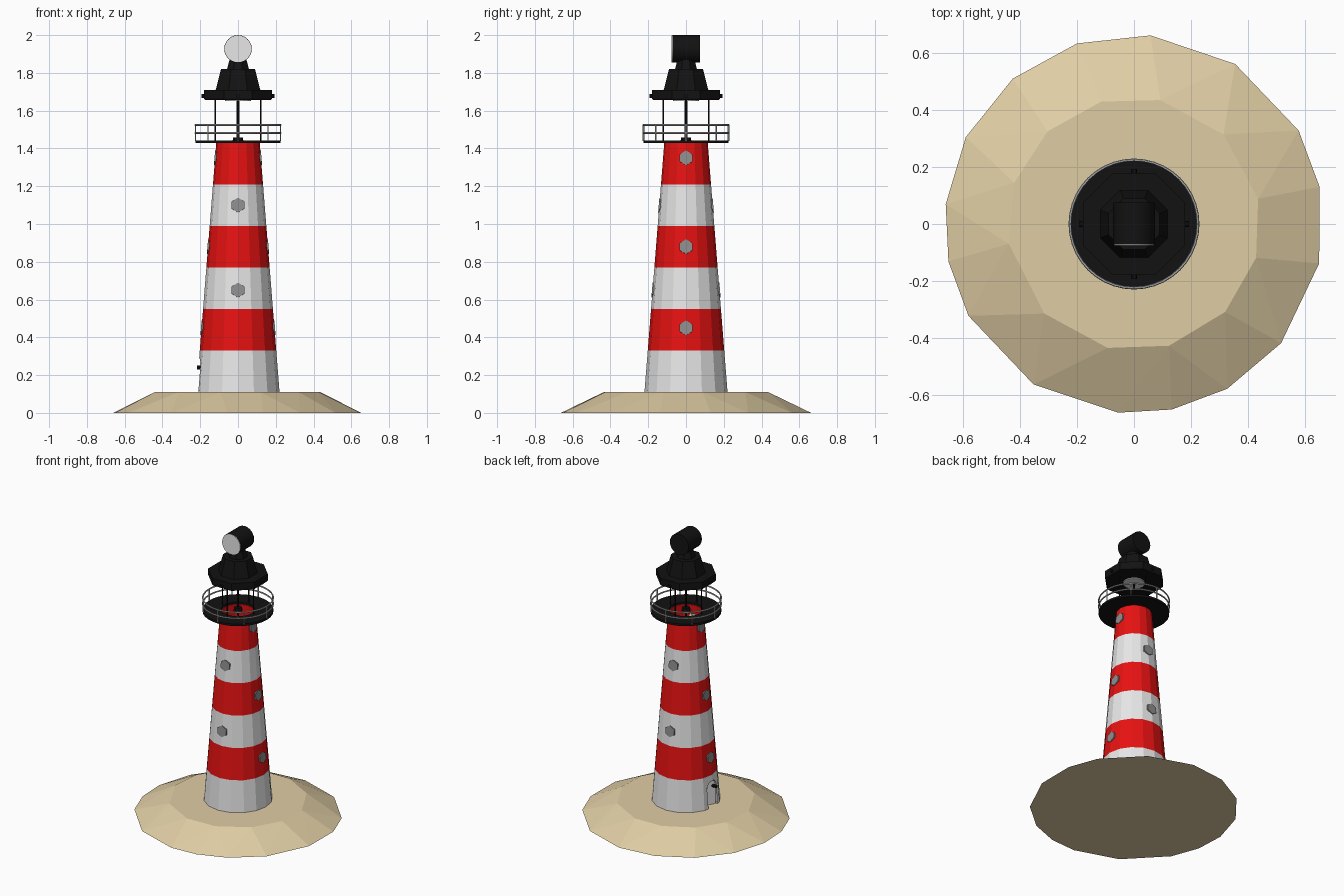
import bpy
import bmesh
from math import sin, cos, pi, radians, atan2
from mathutils import Matrix, Vector

cube = bpy.data.objects.get("Cube")
if cube:
    bpy.data.objects.remove(cube, do_unlink=True)


def material(name, r, g, b):
    m = bpy.data.materials.new(name)
    m.use_nodes = True
    m.diffuse_color = (r, g, b, 1)
    m.node_tree.nodes["Principled BSDF"].inputs["Base Color"].default_value = (r, g, b, 1)
    return m


WHITE = material("white paint", 0.8, 0.8, 0.8)
RED = material("red paint", 0.8, 0.006, 0.006)
BLACK = material("black metal", 0.006, 0.006, 0.006)
GLASS = material("window grey", 0.27, 0.27, 0.27)
RAIL = material("rail grey", 0.5, 0.5, 0.5)
SAND = material("sand", 0.74, 0.61, 0.37)
WOOD = material("pale wood", 0.75, 0.55, 0.36)


def finish(name, bm, *mats, smooth=False):
    bmesh.ops.recalc_face_normals(bm, faces=bm.faces)
    mesh = bpy.data.meshes.new(name)
    bm.to_mesh(mesh)
    bm.free()
    for m in mats:
        mesh.materials.append(m)
    ob = bpy.data.objects.new(name, mesh)
    bpy.context.scene.collection.objects.link(ob)
    if smooth:
        bpy.ops.object.select_all(action='DESELECT')
        ob.select_set(True)
        bpy.context.view_layer.objects.active = ob
        bpy.ops.object.shade_smooth_by_angle(angle=radians(35))
    return ob


def lathe(name, profile, sides, mat, turn=0.0, ring=False, smooth=False):
    """Spin (radius, height) points round z; ring closes the profile, otherwise ends are capped."""
    bm = bmesh.new()
    loops = [[bm.verts.new((r * cos(turn + 2 * pi * i / sides), r * sin(turn + 2 * pi * i / sides), z))
              for i in range(sides)] for r, z in profile]
    pairs = list(zip(loops, loops[1:] + loops[:1])) if ring else list(zip(loops, loops[1:]))
    for a, b in pairs:
        for i in range(sides):
            j = (i + 1) % sides
            bm.faces.new((a[i], a[j], b[j], b[i]))
    if not ring:
        bm.faces.new(loops[0])
        bm.faces.new(loops[-1])
    return finish(name, bm, mat, smooth=smooth)


def rod(name, start, end, radius, mat, sides=8, smooth=True):
    a, b = Vector(start), Vector(end)
    turn = (b - a).to_track_quat('Z', 'Y').to_matrix().to_4x4()
    bm = bmesh.new()
    bmesh.ops.create_cone(bm, cap_ends=True, segments=sides, radius1=radius, radius2=radius,
                          depth=(b - a).length, matrix=Matrix.Translation((a + b) / 2) @ turn)
    return finish(name, bm, mat, smooth=smooth)


def arch(name, half, base, spring, x0, x1, mat):
    """Round-topped slab in the yz plane between x0 and x1."""
    pts = [(half, base)] + [(half * cos(pi * i / 10), spring + half * sin(pi * i / 10))
                            for i in range(11)] + [(-half, base)]
    bm = bmesh.new()
    a, b = [[bm.verts.new((x, y, z)) for y, z in pts] for x in (x0, x1)]
    bm.faces.new(a)
    bm.faces.new(b)
    for i in range(len(pts)):
        j = (i + 1) % len(pts)
        bm.faces.new((a[i], a[j], b[j], b[i]))
    return finish(name, bm, mat)


# Sand mound: flat-topped, uneven rim
TOP = (105, 78, 45, 11.5, -15.5, -44, -74, -102, -135, -171, 161, 133)
RIM = (85, 57.7, 29.6, 11.3, -12, -39, -60.5, -78.5, -94.8, -122, -151, -168.6, 174, 152.7, 129.8, 107.5)
bm = bmesh.new()
for angles, r, z in ((TOP, 0.445, 0.11), (RIM, 0.665, 0)):
    for a in angles:
        bm.verts.new((r * cos(radians(a)), r * sin(radians(a)), z))
bmesh.ops.convex_hull(bm, input=bm.verts)
bmesh.ops.dissolve_limit(bm, angle_limit=0.01, verts=bm.verts, edges=bm.edges)
finish("sand_mound", bm, SAND)

# Tower: hollow tapered wall in six bands
BASE, DECK, BANDS, SIDES = 0.11, 1.43, 6, 16


def tower_radius(z):
    return 0.22 - 0.105 * (z - BASE) / (DECK - BASE)


bm = bmesh.new()
rings = []
for k in range(BANDS + 1):
    z = BASE + (DECK - BASE) * k / BANDS
    rings.append([bm.verts.new((tower_radius(z) * cos(2 * pi * i / SIDES),
                                tower_radius(z) * sin(2 * pi * i / SIDES), z)) for i in range(SIDES)])
for k in range(BANDS):
    for i in range(SIDES):
        j = (i + 1) % SIDES
        f = bm.faces.new((rings[k][i], rings[k][j], rings[k + 1][j], rings[k + 1][i]))
        f.material_index = k % 2
tower = finish("tower", bm, WHITE, RED)
solid = tower.modifiers.new("wall", 'SOLIDIFY')
solid.thickness = 0.012
solid.offset = -1

# Doorway cut through the wall, then baked
cutter = arch("doorway_cutter", 0.05, 0.05, 0.24, -0.3, -0.12, WHITE)
cutter.hide_render = True
cut = tower.modifiers.new("doorway", 'BOOLEAN')
cut.operation = 'DIFFERENCE'
cut.solver = 'EXACT'
cut.object = cutter
bpy.context.view_layer.update()
baked = bpy.data.meshes.new_from_object(tower.evaluated_get(bpy.context.evaluated_depsgraph_get()))
tower.modifiers.clear()
tower.data = baked
bpy.data.objects.remove(cutter, do_unlink=True)

# Door ajar, hinged on one jamb, with a handle
door = arch("door", 0.048, BASE, 0.238, -0.006, 0.006, WHITE)
door.data.transform(Matrix.Translation((0, 0.05, 0)))
door.data.transform(Matrix.Translation((-0.195, -0.05, 0)) @ Matrix.Rotation(radians(-30), 4, 'Z'))
rod("door_handle", (-0.218, -0.03, 0.24), (-0.18, -0.03, 0.24), 0.011, BLACK)

# Round windows on alternating sides
lean = atan2(0.105, DECK - BASE)
for side, heights in ((-90, (0.65, 1.1)), (90, (0.65, 1.1)), (0, (0.45, 0.88, 1.35)), (180, (0.45, 0.88, 1.35))):
    a = radians(side)
    out = Vector((cos(a) * cos(lean), sin(a) * cos(lean), sin(lean)))
    for z in heights:
        r = tower_radius(z)
        p = Vector((r * cos(a), r * sin(a), z))
        rod("window", p - out * 0.012, p + out * 0.003, 0.039, GLASS, sides=6, smooth=False)

# Spiral stair inside round a central pole
rod("central_pole", (0, 0, BASE), (0, 0, 1.68), 0.007, BLACK)
lathe("pole_collar", ((0.03, 1.435), (0.025, 1.458)), 8, BLACK)
STEPS = 40
for k in range(STEPS):
    z = 1.40 - k * 0.032
    r = tower_radius(z) - 0.016
    a = radians(-60 - 24 * k)
    bm = bmesh.new()
    for h in (z, z - 0.01):
        for rad, da in ((0.008, 0.2), (r, 0.24), (r, -0.24), (0.008, -0.2)):
            bm.verts.new((rad * cos(a + da), rad * sin(a + da), h))
    bmesh.ops.convex_hull(bm, input=bm.verts)
    finish("stair_step", bm, WOOD)

# Gallery deck and railing
lathe("gallery_deck", ((0.108, 1.428), (0.226, 1.428), (0.226, 1.443), (0.108, 1.443)), 32, BLACK, ring=True)
for z in (1.482, 1.524):
    tube = [(0.225 + 0.005 * cos(i * pi / 3), z + 0.005 * sin(i * pi / 3)) for i in range(6)]
    lathe("gallery_rail", tube, 40, RAIL, ring=True, smooth=True)
for i in range(8):
    x, y = 0.225 * cos(i * pi / 4), 0.225 * sin(i * pi / 4)
    rod("rail_post", (x, y, 1.44), (x, y, 1.524), 0.004, RAIL, sides=6)

# Lantern posts and small knobs on the roof rim
for i in range(4):
    c, s = cos(i * pi / 2), sin(i * pi / 2)
    rod("lantern_post", (0.12 * c, 0.12 * s, 1.44), (0.12 * c, 0.12 * s, 1.67), 0.004, BLACK, sides=6)
    rod("rim_knob", (0.17 * c, 0.17 * s, 1.677), (0.193 * c, 0.193 * s, 1.677), 0.01, BLACK)

# Roof: octagonal rim, tapered cap and neck
flat = 1 / cos(pi / 8)
lathe("roof", [(r * flat, z) for r, z in ((0.175, 1.657), (0.18, 1.665), (0.18, 1.71), (0.118, 1.71),
                                          (0.09, 1.82), (0.058, 1.82), (0.042, 1.88))],
      8, BLACK, turn=pi / 8)
lathe("ceiling_light", ((0.07, 1.651), (0.07, 1.658)), 16, WHITE)

# Lamp drum facing the front, with its lens
rod("lamp_drum", (0, -0.072, 1.927), (0, 0.075, 1.927), 0.073, BLACK, sides=24)
rod("lamp_lens", (0, -0.076, 1.927), (0, -0.07, 1.927), 0.071, WHITE, sides=24)
